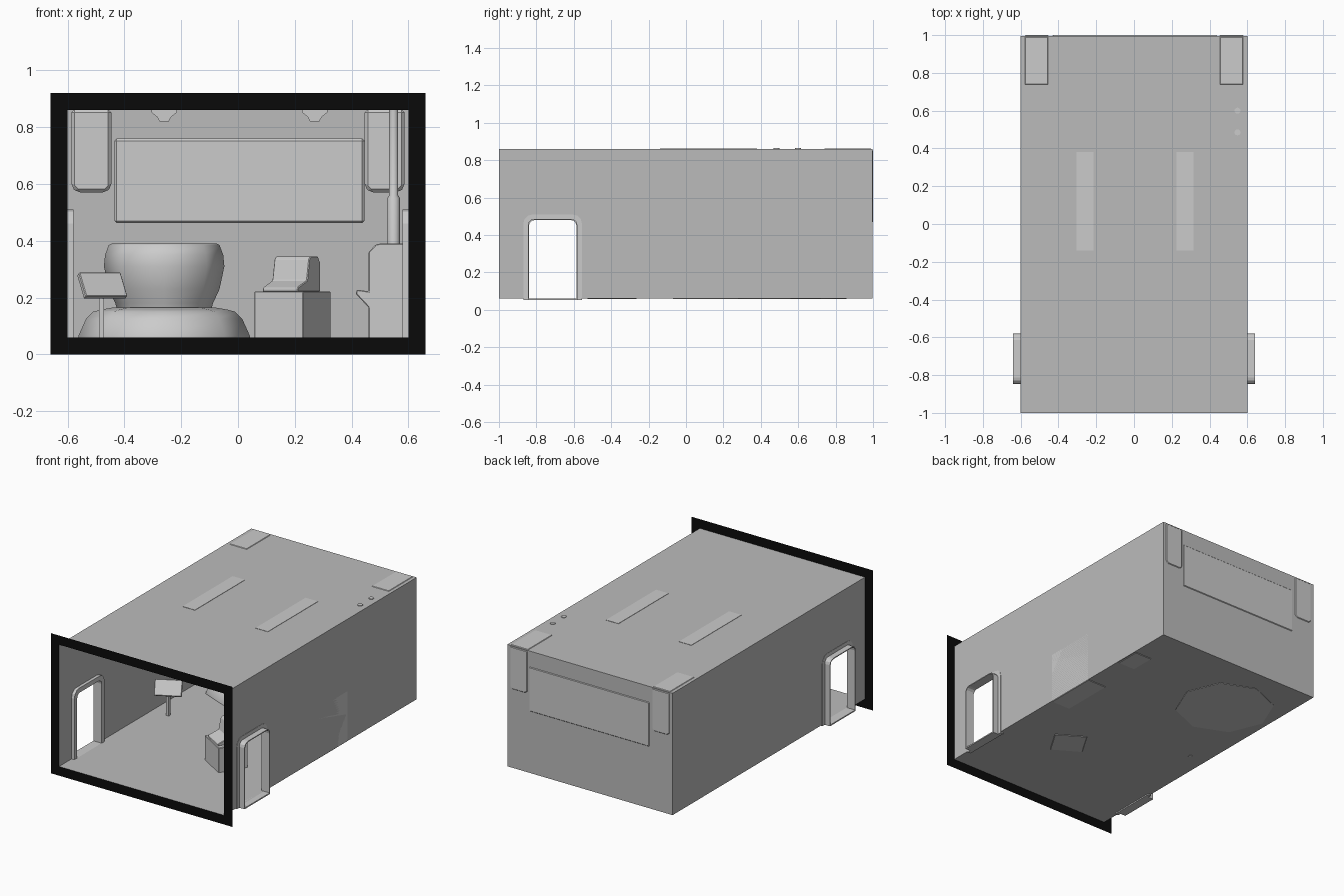
import bpy, bmesh, math
from mathutils import Matrix

if "Cube" in bpy.data.objects:
    bpy.data.objects.remove(bpy.data.objects["Cube"])


def material(name, rgb):
    m = bpy.data.materials.new(name)
    m.diffuse_color = (*rgb, 1)
    m.use_nodes = True
    m.node_tree.nodes["Principled BSDF"].inputs["Base Color"].default_value = m.diffuse_color
    return m


BLACK = material("black", (0.003, 0.003, 0.003))
WALL = material("wall_grey", (0.5, 0.5, 0.5))


def make(name, bm, mat=None, bevel=0, smooth=0, fix=True):
    if fix:
        bmesh.ops.recalc_face_normals(bm, faces=bm.faces)
    me = bpy.data.meshes.new(name)
    bm.to_mesh(me)
    bm.free()
    ob = bpy.data.objects.new(name, me)
    bpy.context.collection.objects.link(ob)
    if mat:
        me.materials.append(mat)
    if bevel:
        mod = ob.modifiers.new("bevel", "BEVEL")
        mod.width, mod.segments = bevel, 1
    if smooth:
        bpy.ops.object.select_all(action="DESELECT")
        ob.select_set(True)
        bpy.context.view_layer.objects.active = ob
        bpy.ops.object.shade_smooth_by_angle(angle=math.radians(smooth))
    return ob


def point(p, axis, t):
    return {"x": (t, p[0], p[1]), "y": (p[0], t, p[1]), "z": (p[0], p[1], t)}[axis]


def prism(name, pts, axis, a, b, **kw):
    """Extrude a closed profile along an axis."""
    bm = bmesh.new()
    lo, hi = ([bm.verts.new(point(p, axis, t)) for p in pts] for t in (a, b))
    bm.faces.new(lo)
    bm.faces.new(hi)
    for i in range(len(pts)):
        j = (i + 1) % len(pts)
        bm.faces.new((lo[i], lo[j], hi[j], hi[i]))
    return make(name, bm, **kw)


def box(name, x0, x1, y0, y1, z0, z1, **kw):
    return prism(name, [(x0, z0), (x1, z0), (x1, z1), (x0, z1)], "y", y0, y1, **kw)


def ring(name, inner, outer, a, b):
    """Hollow surround between two matching profiles in the yz plane."""
    bm = bmesh.new()
    loops = [[bm.verts.new(point(p, "x", t)) for p in pts]
             for pts, t in ((inner, a), (outer, a), (outer, b), (inner, b))]
    for k in range(4):
        l, m = loops[k], loops[(k + 1) % 4]
        for i in range(len(l)):
            j = (i + 1) % len(l)
            bm.faces.new((l[i], l[j], m[j], m[i]))
    return make(name, bm)


def lathe(name, profile, cx, cy, n, **kw):
    bm = bmesh.new()
    rows = [[bm.verts.new((cx + r * math.cos(2 * math.pi * i / n),
                           cy + r * math.sin(2 * math.pi * i / n), z))
             for i in range(n)] for r, z in profile]
    for lo, hi in zip(rows, rows[1:]):
        for i in range(n):
            j = (i + 1) % n
            bm.faces.new((lo[i], lo[j], hi[j], hi[i]))
    bm.faces.new(rows[0])
    bm.faces.new(rows[-1])
    return make(name, bm, **kw)


def arch(half, z0, z1, r):
    """Doorway outline with rounded top corners, starting at the bottom."""
    c, pts = -0.713, [(-half, z0)]
    for s, angles in ((-1, (180, 150, 120, 90)), (1, (90, 60, 30, 0))):
        for a in angles:
            a = math.radians(a)
            pts.append((s * (half - r) + r * math.cos(a), z1 - r + r * math.sin(a)))
    pts.append((half, z0))
    return [(c + y, z) for y, z in pts]


def sheet(name, faces, mat):
    bm = bmesh.new()
    for f in faces:
        bm.faces.new([bm.verts.new(v) for v in f])
    bmesh.ops.remove_doubles(bm, verts=bm.verts, dist=1e-5)
    return make(name, bm, mat=mat)


# Room shell: floor, ceiling, back wall and side walls with doorways
X, Y0, Y1, Z0, Z1 = 0.6, -1, 0.996, 0.06, 0.86
door = arch(0.127, Z0, 0.48, 0.03)
side = [(Y0, Z0)] + door + [(Y1, Z0), (Y1, Z1), (Y0, Z1)]
sheet("room_shell", [
    [(-X, Y0, Z0), (X, Y0, Z0), (X, Y1, Z0), (-X, Y1, Z0)],
    [(-X, Y0, Z1), (X, Y0, Z1), (X, Y1, Z1), (-X, Y1, Z1)],
    [(-X, Y1, Z0), (X, Y1, Z0), (X, Y1, Z1), (-X, Y1, Z1)],
    [(-X, y, z) for y, z in side],
    [(X, y, z) for y, z in side]], WALL)

# Flat black border around the open front
o, i = [(-.66, 0), (.66, 0), (.66, .92), (-.66, .92)], [(-X, Z0), (X, Z0), (X, Z1), (-X, Z1)]
sheet("front_border", [[(p[0], -1, p[1]) for p in (o[k], o[(k + 1) % 4], i[(k + 1) % 4], i[k])]
                       for k in range(4)], BLACK)

# Door sleeves and inner trims, one pair per side
for s, label in ((-1, "left"), (1, "right")):
    ring(label + "_door_sleeve", door, arch(0.133, 0.052, 0.486, 0.034), s * 0.598, s * 0.64)
    ring(label + "_door_trim", door, arch(0.157, 0.052, 0.51, 0.05), s * 0.58, s * 0.602)
    # Hanging cabinets in the back corners
    a, b = sorted((s * 0.445, s * 0.587))
    prism(label + "_corner_cabinet",
          [(a + .02, .57), (b - .02, .57), (b, .59), (b, .863), (a, .863), (a, .59)],
          "y", 0.73, 1.0, bevel=0.012)
    # Ceiling lights
    half = [(.045, .862), (.045, .852), (.025, .836), (.016, .82)]
    c = 0.005 + s * 0.265
    prism(label + "_ceiling_light",
          [(c + x, z) for x, z in half] + [(c - x, z) for x, z in reversed(half)],
          "y", -0.14, 0.38)

# Back wall screen
box("wall_screen", -0.435, 0.445, 0.965, 1.0, 0.462, 0.76, bevel=0.008)

# Eight-sided table on a tapered base
lathe("table_base", [(.302, .057), (.302, .065), (.275, .125), (.25, .15), (.225, .157), (.18, .165)],
      -0.26, 0.555, 8, smooth=50)
lathe("table_bowl", [(.165, .155), (.172, .18), (.195, .23), (.212, .31), (.208, .35),
                     (.195, .385), (.185, .39), (.165, .39), (.155, .375)],
      -0.26, 0.555, 8, smooth=50)

# Tilted control panel on a thin post
box("panel_post", -0.49, -0.472, -0.045, -0.027, 0.057, 0.24)
panel = box("control_panel", -0.083, 0.083, -0.01, 0.01, -0.05, 0.05, bevel=0.003)
panel.matrix_world = (Matrix.Translation((-0.478, -0.04, 0.242)) @ Matrix.Rotation(math.radians(28), 4, "Z")
                      @ Matrix.Rotation(math.radians(-32), 4, "X"))

# Turned pedestal with a computer terminal
turn = Matrix.Translation((0.192, -0.395, 0)) @ Matrix.Rotation(math.radians(-31), 4, "Z")
box("pedestal", -0.1, 0.1, -0.095, 0.095, 0.057, 0.222, bevel=0.003).matrix_world = turn
prism("terminal", [(-.085, .22), (-.085, .235), (-.02, .26), (-.005, .335), (.005, .345),
                   (.055, .345), (.07, .325), (.07, .22)],
      "x", -0.072, 0.072, bevel=0.003).matrix_world = turn

# Right wall counter with a projecting ledge
prism("wall_counter", [(.6, .057), (.46, .057), (.46, .165), (.415, .213), (.418, .228), (.46, .222),
                       (.46, .36), (.485, .387), (.5, .39), (.6, .39)],
      "y", -0.07, 0.28, bevel=0.003)

# Boiler box at the back with two stepped pipes to the ceiling
box("boiler_box", 0.46, 0.599, 0.55, 0.73, 0.057, 0.36, bevel=0.01)
for k, y in enumerate((0.485, 0.6)):
    lathe(f"pipe_{k + 1}", [(.022, .2), (.022, .55), (.016, .56), (.016, .864)], 0.548, y, 12, smooth=40)
box("pipe_connector", 0.53, 0.566, 0.485, 0.56, 0.2, 0.24)
